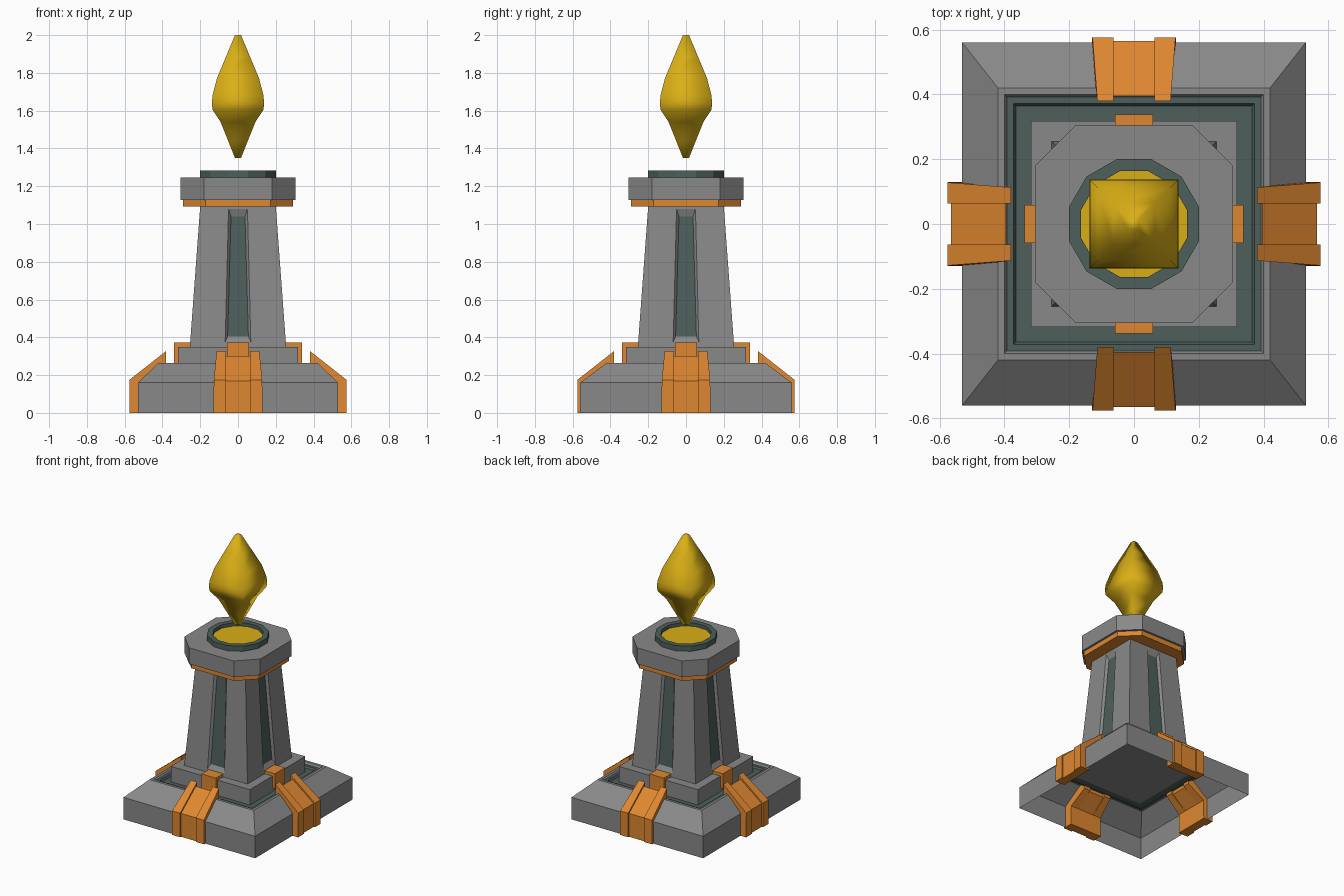
import bpy, bmesh, math
from mathutils import Matrix

if "Cube" in bpy.data.objects:
    bpy.data.objects.remove(bpy.data.objects["Cube"])


def material(name, rgb):
    m = bpy.data.materials.new(name)
    m.diffuse_color = (*rgb, 1)
    m.use_nodes = True
    m.node_tree.nodes["Principled BSDF"].inputs["Base Color"].default_value = m.diffuse_color
    return m


GREY, ORANGE, GREEN, GOLD = 0, 1, 2, 3
MATS = [material("stone_grey", (0.25, 0.25, 0.25)),
        material("copper_orange", (0.74, 0.245, 0.03)),
        material("dark_green", (0.075, 0.115, 0.105)),
        material("flame_gold", (0.70, 0.43, 0.008))]


def loft(bm, rings, mats, start=None, end=None):
    """Skin a list of counter-clockwise rings; mats gives one colour per band."""
    vs = [[bm.verts.new(p) for p in r] for r in rings]
    n = len(vs[0])
    for a, b, m in zip(vs, vs[1:], mats):
        for i in range(n):
            j = (i + 1) % n
            bm.faces.new((a[i], a[j], b[j], b[i])).material_index = m
    if start is not None:
        bm.faces.new(vs[0][::-1]).material_index = start
    if end is not None:
        bm.faces.new(vs[-1]).material_index = end


def finish(name, bm, turn=0, fix_normals=False, smooth=False):
    if fix_normals:
        bmesh.ops.recalc_face_normals(bm, faces=bm.faces[:])
    if smooth:
        for f in bm.faces:
            f.smooth = True
        for e in bm.edges:
            e.smooth = e.calc_face_angle(0) < math.radians(40)
    bm.transform(Matrix.Rotation(turn, 4, 'Z'))
    me = bpy.data.meshes.new(name)
    bm.to_mesh(me)
    bm.free()
    for m in MATS:
        me.materials.append(m)
    ob = bpy.data.objects.new(name, me)
    bpy.context.collection.objects.link(ob)
    return ob


def rect(hx, hy, z):
    return [(-hx, -hy, z), (hx, -hy, z), (hx, hy, z), (-hx, hy, z)]


def octagon(h, c, z):
    return [(-c, -h, z), (c, -h, z), (h, -c, z), (h, c, z),
            (c, h, z), (-c, h, z), (-h, c, z), (-h, -c, z)]


def round12(apothem, z):
    r = apothem / math.cos(math.pi / 12)
    return [(r * math.cos((k + .5) * math.pi / 6),
             r * math.sin((k + .5) * math.pi / 6), z) for k in range(12)]


def solid(name, rings, mat):
    bm = bmesh.new()
    loft(bm, rings, [mat] * (len(rings) - 1), mat, mat)
    return bm


# base shell, open underneath, with a stepped green channel on top
bm = bmesh.new()
loft(bm, [rect(.53, .56, 0), rect(.53, .56, .16), rect(.42, .42, .265),
          rect(.40, .40, .265), rect(.392, .392, .252), rect(.372, .372, .252),
          rect(.364, .364, .238), rect(.315, .315, .238)],
     [GREY, GREY, GREY, GREY, GREEN, GREEN, GREEN])
finish("base", bm)

# plinth under the column
finish("plinth", solid("plinth", [rect(.318, .318, .238), rect(.318, .318, .35)], GREY))


# tapered column, each side holding a recessed green panel
def column_half(z):
    return .255 - (z - .35) * .055 / .745


def side_loop(xb, zb, xt, zt, depth):
    return [(x, -column_half(z) + depth, z)
            for x, z in ((-xb, zb), (xb, zb), (xt, zt), (-xt, zt))]


bm = bmesh.new()
for k in range(4):
    rot = Matrix.Rotation(k * math.pi / 2, 3, 'Z')
    side = bmesh.new()
    loft(side, [side_loop(.255, .35, .20, 1.095, 0),
                side_loop(.068, .375, .05, 1.08, 0),
                side_loop(.055, .405, .037, 1.04, .016)],
         [GREY, GREY], end=GREEN)
    side.transform(rot.to_4x4())
    tmp = bpy.data.meshes.new("tmp")
    side.to_mesh(tmp)
    side.free()
    bm.from_mesh(tmp)
    bpy.data.meshes.remove(tmp)
bmesh.ops.remove_doubles(bm, verts=bm.verts[:], dist=1e-4)
finish("column", bm)

# collar and cap
finish("collar", solid("collar", [octagon(.29, .172, 1.092), octagon(.29, .172, 1.13)], ORANGE))
finish("cap", solid("cap", [octagon(.305, .18, 1.128), octagon(.305, .18, 1.245)], GREY))

# bowl ring with glowing floor
bm = bmesh.new()
loft(bm, [round12(.2, 1.24), round12(.2, 1.283), round12(.163, 1.283), round12(.163, 1.258)],
     [GREEN] * 3, end=GOLD)
finish("bowl", bm)

# floating four-sided flame
profile = [(.016, 1.35), (.052, 1.44), (.092, 1.54), (.135, 1.605), (.138, 1.64),
           (.135, 1.68), (.112, 1.77), (.064, 1.885), (.016, 2.0)]
finish("flame", solid("flame", [rect(h, h, z) for h, z in profile], GOLD), smooth=True)


# brackets gripping each side of the base, and clips on the plinth
def strap(bm, pts):
    """Extrude a (distance, z, x0, x1) section across x on the front side."""
    loft(bm, [[(x0, -d, z) for d, z, x0, x1 in pts],
              [(x1, -d, z) for d, z, x0, x1 in pts]], [ORANGE], ORANGE, ORANGE)


for k, where in enumerate(("front", "right", "back", "left")):
    turn = k * math.pi / 2
    bm = bmesh.new()
    strap(bm, [(d, z, -.068, .068) for d, z in
               ((.565, 0), (.565, .17), (.395, .302), (.395, .23), (.50, .14), (.50, 0))])
    for s in (-1, 1):
        strap(bm, [(d, z, s * .063, s * w) for d, z, w in
                   ((.575, 0, .13), (.575, .175, .128), (.38, .328, .113),
                    (.38, .23, .113), (.50, .14, .128), (.50, 0, .13))])
    finish("bracket_" + where, bm, turn, fix_normals=True)

    bm = bmesh.new()
    strap(bm, [(d, z, -.058, .058) for d, z in
               ((.338, .262), (.338, .372), (.25, .372), (.25, .262))])
    finish("clip_" + where, bm, turn, fix_normals=True)
